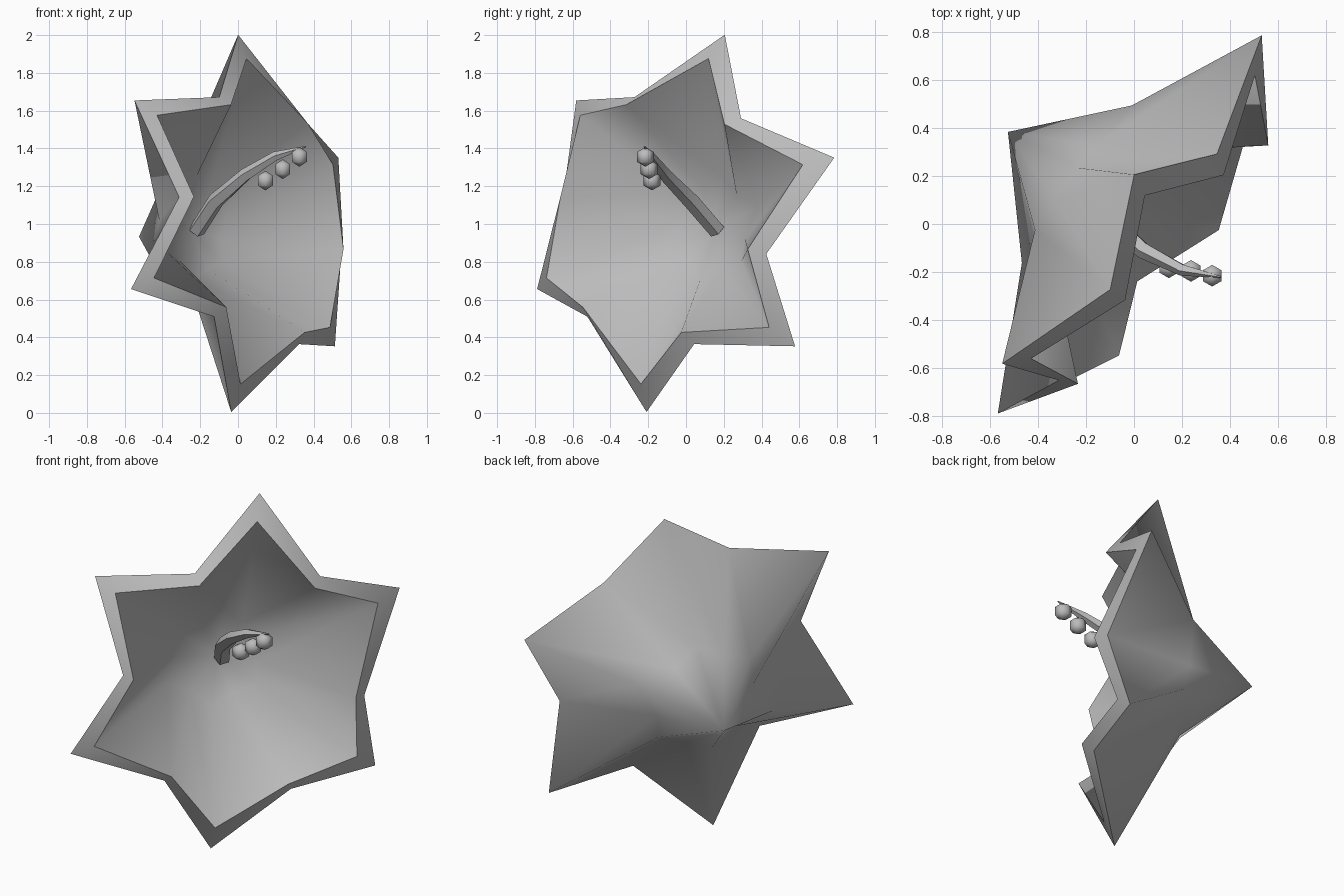
import bpy, bmesh, math
from mathutils import Vector

cube = bpy.data.objects.get("Cube")
if cube:
    bpy.data.objects.remove(cube, do_unlink=True)

grey = bpy.data.materials.new("plain_grey")
grey.use_nodes = True
grey.diffuse_color = (0.5, 0.5, 0.5, 1)
grey.node_tree.nodes["Principled BSDF"].inputs["Base Color"].default_value = (0.5, 0.5, 0.5, 1)

# Flower frame: opening axis, direction of the top petal, and the side direction
CENTRE = Vector((-0.02, 0, 1.003))
INNER_CENTRE = CENTRE + Vector((-0.01, -0.015, 0.003))
AXIS = Vector((0.79, -0.60, 0.11)).normalized()
UP = Vector((0.02, 0.205, 0.995))
UP = (UP - AXIS * UP.dot(AXIS)).normalized()
SIDE = UP.cross(AXIS)
PETALS = 6
# Slight natural twist, in degrees, of the valleys between petals
TWIST = {3: 5, 7: 3, 11: -2}
# The two opposite long petals, which keep a wider waist
WIDE = (2, 8)


def make_object(name, bm):
    bmesh.ops.recalc_face_normals(bm, faces=bm.faces)
    mesh = bpy.data.meshes.new(name)
    bm.to_mesh(mesh)
    bm.free()
    mesh.materials.append(grey)
    obj = bpy.data.objects.new(name, mesh)
    bpy.context.collection.objects.link(obj)
    return obj


def star_ring(bm, centre, tip, valley, widen=0):
    """Ring of alternating tips and valleys, each given as (radius, height on axis)."""
    ring = []
    for i in range(PETALS * 2):
        radius, height = valley if i % 2 else tip
        if i in WIDE:
            radius += widen
        a = math.pi * i / PETALS + math.radians(TWIST.get(i, 0))
        ring.append(bm.verts.new(centre + AXIS * height
                                 + (UP * math.cos(a) + SIDE * math.sin(a)) * radius))
    return ring


def bridge(bm, a, b):
    n = len(a)
    for i in range(n):
        bm.faces.new((a[i], a[(i + 1) % n], b[(i + 1) % n], b[i]))


def fan(bm, ring, point):
    tip = bm.verts.new(point)
    n = len(ring)
    for i in range(n):
        bm.faces.new((ring[i], ring[(i + 1) % n], tip))


# Star-shaped blossom: pointed outer skin, bevelled rim, inner skin with a shallow floor
bm = bmesh.new()
outer_mid = star_ring(bm, CENTRE, (0.335, -0.275), (0.28, -0.285), widen=0.09)
outer_rim = star_ring(bm, CENTRE, (1.02, 0.003), (0.705, 0.175))
inner_rim = star_ring(bm, INNER_CENTRE, (0.88, 0.075), (0.65, 0.245))
inner_mid = star_ring(bm, INNER_CENTRE, (0.28, -0.245), (0.23, -0.255), widen=0.04)
fan(bm, outer_mid, CENTRE - AXIS * 0.637)
bridge(bm, outer_mid, outer_rim)
bridge(bm, outer_rim, inner_rim)
bridge(bm, inner_rim, inner_mid)
fan(bm, inner_mid, INNER_CENTRE - AXIS * 0.28)
for f in bm.faces:
    f.smooth = True
# Keep the two borders of the rim crisp
for ring in (outer_rim, inner_rim):
    for a, b in zip(ring, ring[1:] + ring[:1]):
        bm.edges.get((a, b)).smooth = False
make_object("blossom", bm)

# Curved tapering stamen
path = [(-0.22, 0.165, 0.965), (-0.12, 0.03, 1.12), (0.04, -0.11, 1.26),
        (0.20, -0.19, 1.36), (0.36, -0.22, 1.41)]
radii = [0.045, 0.045, 0.036, 0.026, 0.004]
points = [Vector(p) for p in path]
bm = bmesh.new()
rings = []
for i, (p, r) in enumerate(zip(points, radii)):
    along = (points[min(i + 1, 4)] - points[max(i - 1, 0)]).normalized()
    across = along.cross(Vector((0, 0, 1))).normalized()
    over = across.cross(along)
    rings.append([bm.verts.new(p + (across * math.cos(a) + over * math.sin(a)) * r)
                  for a in (math.tau * k / 5 for k in range(5))])
for a, b in zip(rings, rings[1:]):
    bridge(bm, a, b)
bm.faces.new(rings[0])
bm.faces.new(rings[-1])
stamen = make_object("stamen", bm)
bpy.ops.object.select_all(action='DESELECT')
stamen.select_set(True)
bpy.context.view_layer.objects.active = stamen
bpy.ops.object.shade_smooth_by_angle(angle=math.radians(30))

# Pollen beads hanging below the stamen tip
for i, pos in enumerate([(0.145, -0.18, 1.23), (0.237, -0.195, 1.29), (0.325, -0.215, 1.355)]):
    bm = bmesh.new()
    bmesh.ops.create_uvsphere(bm, u_segments=6, v_segments=3, radius=0.052)
    for f in bm.faces:
        f.smooth = True
    make_object(f"pollen_bead_{i + 1}", bm).location = pos
